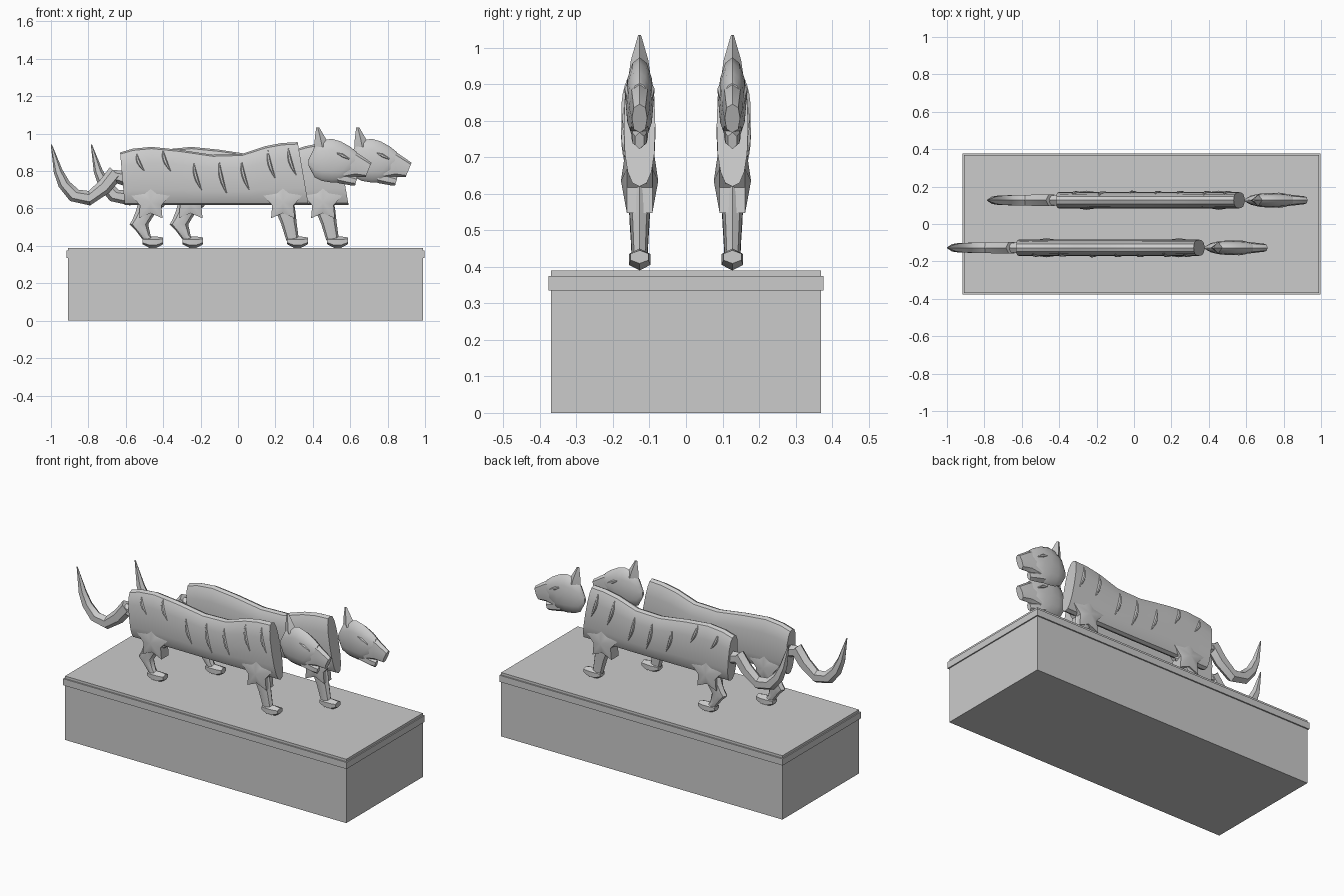
import bpy, bmesh, math
from mathutils import Vector

cube = bpy.data.objects.get("Cube")
if cube:
    bpy.data.objects.remove(cube, do_unlink=True)

stone = bpy.data.materials.new("pale_stone")
stone.use_nodes = True
stone.diffuse_color = (0.6, 0.6, 0.6, 1)
stone.node_tree.nodes["Principled BSDF"].inputs["Base Color"].default_value = (0.6, 0.6, 0.6, 1)


def finish(name, bm, smooth=True):
    bmesh.ops.recalc_face_normals(bm, faces=bm.faces)
    mesh = bpy.data.meshes.new(name)
    bm.to_mesh(mesh)
    bm.free()
    mesh.materials.append(stone)
    ob = bpy.data.objects.new(name, mesh)
    bpy.context.collection.objects.link(ob)
    if smooth:
        bpy.ops.object.select_all(action='DESELECT')
        ob.select_set(True)
        bpy.context.view_layer.objects.active = ob
        bpy.ops.object.shade_smooth_by_angle(angle=math.radians(38))
    return ob


def power(v, p):
    return math.copysign(abs(v) ** p, v)


def loft(name, rings, origin, sides=8, p=1.0, smooth=True):
    """Skin through rings (x, z, tilt in degrees, half size, half depth, y shift)."""
    bm = bmesh.new()
    loops = []
    for x, z, tilt, half, depth, *shift in rings:
        a = math.radians(tilt)
        y = shift[0] if shift else 0
        loop = []
        for i in range(sides):
            t = math.tau * i / sides
            c, s = power(math.cos(t), p) * half, power(math.sin(t), p) * depth
            co = Vector((x + c * math.cos(a), y + s, z + c * math.sin(a)))
            loop.append(bm.verts.new(co + origin))
        loops.append(loop)
    for lo, hi in zip(loops, loops[1:]):
        for i in range(sides):
            j = (i + 1) % sides
            bm.faces.new((lo[i], lo[j], hi[j], hi[i]))
    bm.faces.new(loops[0])
    bm.faces.new(loops[-1])
    return finish(name, bm, smooth)


def star_joint(name, x, z, origin):
    """Five-pointed muscle bulge that joins a leg to the trunk on both sides."""
    bm = bmesh.new()
    rims = []
    for side in (-1, 1):
        rim = []
        for i in range(10):
            t = math.pi / 2 + math.tau * i / 10
            r = 0.06 if i % 2 else 0.108
            rim.append(bm.verts.new(origin + Vector((x + r * math.cos(t), side * 0.035, z + r * math.sin(t)))))
        tip = bm.verts.new(origin + Vector((x, side * 0.051, z)))
        for i in range(10):
            bm.faces.new((rim[i], rim[(i + 1) % 10], tip))
        rims.append(rim)
    for i in range(10):
        j = (i + 1) % 10
        bm.faces.new((rims[0][i], rims[0][j], rims[1][j], rims[1][i]))
    return finish(name, bm)


def box(name, x0, x1, depth, z0, z1):
    bm = bmesh.new()
    bmesh.ops.create_cube(bm, size=1)
    for v in bm.verts:
        v.co = Vector((x0 if v.co.x < 0 else x1, v.co.y * 2 * depth, z0 if v.co.z < 0 else z1))
    return finish(name, bm, False)


# Plinth
box("plinth_block", -0.91, 0.99, 0.369, 0, 0.336)
box("plinth_lip", -0.917, 0.997, 0.377, 0.335, 0.375)
box("plinth_top", -0.91, 0.99, 0.369, 0.374, 0.39)

# Trunk stations: x, top height
BACK = [(-0.618, 0.90), (-0.55, 0.92), (-0.45, 0.93), (-0.3, 0.915), (-0.12, 0.888),
        (0.04, 0.893), (0.17, 0.935), (0.26, 0.952), (0.348, 0.957)]
FLOOR = 0.617


def back_height(x):
    for (xa, za), (xb, zb) in zip(BACK, BACK[1:]):
        if x <= xb:
            return za + (zb - za) * (x - xa) / (xb - xa)
    return BACK[-1][1]


def flank(x, z):
    """Half depth of the trunk at a point of its side."""
    top = back_height(x)
    u = min(1, abs(2 * z - top - FLOOR) / (top - FLOOR))
    return 0.043 * (1 - u ** 2.5) ** 0.4


def make_cat(label, shift, side):
    origin = Vector((shift, side * 0.127, 0))

    # Trunk
    rings = []
    for i, (x, top) in enumerate(BACK):
        tilt = 95 if i < 3 else 95 + (i - 2) * 0.8
        rings.append((x, (top + FLOOR) / 2, tilt, (top - FLOOR) / 2, 0.043))
    loft(label + "_trunk", rings, origin, 16, 0.8)

    # Raised stripes on the outer flank
    for n, (x, high, low) in enumerate([(-0.54, 0.89, 0.8), (-0.4, 0.91, 0.8), (-0.235, 0.84, 0.7),
                                        (-0.1, 0.85, 0.68), (0.02, 0.85, 0.7), (0.16, 0.91, 0.76),
                                        (0.27, 0.92, 0.78)]):
        rings = []
        for i in range(7):
            u = i / 6
            z = high + (low - high) * u
            px = x + 0.04 * u * u
            w = math.sin(math.pi * (0.05 + 0.9 * u))
            rings.append((px, z, 0, 0.011 * w, 0.009 * w, side * flank(px, z)))
        loft(f"{label}_stripe_{n + 1}", rings, origin, 6)

    # Head, muzzle and jaw
    loft(label + "_head", [(0.378, 0.845, 90, 0.018, 0.006), (0.41, 0.848, 90, 0.082, 0.024),
                           (0.45, 0.855, 90, 0.108, 0.034), (0.5, 0.856, 90, 0.117, 0.039),
                           (0.55, 0.848, 90, 0.11, 0.038), (0.6, 0.85, 90, 0.08, 0.033),
                           (0.635, 0.856, 90, 0.046, 0.024)], origin, 12)
    loft(label + "_muzzle", [(0.56, 0.83, 95, 0.075, 0.034), (0.63, 0.835, 88, 0.066, 0.029),
                             (0.698, 0.806, 68, 0.042, 0.021)], origin, 8, 0.8)
    loft(label + "_jaw", [(0.53, 0.77, 95, 0.034, 0.026), (0.6, 0.752, 90, 0.028, 0.022),
                          (0.632, 0.745, 75, 0.024, 0.014)], origin, 6)

    # Ear and brows
    loft(label + "_ear", [(0.45, 0.93, 0, 0.042, 0.029), (0.443, 0.965, -5, 0.033, 0.024),
                          (0.426, 1.034, 0, 0.008, 0.004)], origin, 4)
    for name, s in (("left", 1), ("right", -1)):
        loft(f"{label}_{name}_brow", [(0.53, 0.895, 90, 0.004, 0.004, s * 0.033),
                                      (0.56, 0.882, 90, 0.011, 0.009, s * 0.033),
                                      (0.595, 0.865, 90, 0.004, 0.004, s * 0.032)], origin, 6)

    # Tail
    loft(label + "_tail", [(-0.655, 0.79, -45, 0.043, 0.035), (-0.715, 0.715, -50, 0.041, 0.035),
                           (-0.795, 0.655, -85, 0.039, 0.033), (-0.875, 0.67, -128, 0.038, 0.031),
                           (-0.93, 0.73, -155, 0.032, 0.028), (-0.962, 0.8, -162, 0.024, 0.023),
                           (-0.998, 0.942, -168, 0.003, 0.003)], origin, 6)
    loft(label + "_tail_root", [(-0.685, 0.78, 50, 0.034, 0.03), (-0.6, 0.76, 80, 0.04, 0.032)], origin, 6)

    # Legs
    star_joint(label + "_shoulder", 0.24, 0.635, origin)
    star_joint(label + "_haunch", -0.467, 0.635, origin)
    loft(label + "_front_leg", [(0.235, 0.70, 0, 0.05, 0.034), (0.25, 0.6, 0, 0.055, 0.032),
                                (0.272, 0.52, 0, 0.042, 0.026), (0.292, 0.43, 0, 0.034, 0.021)], origin)
    loft(label + "_hind_leg", [(-0.455, 0.70, 0, 0.06, 0.034), (-0.47, 0.6, 10, 0.077, 0.032),
                               (-0.505, 0.555, 15, 0.062, 0.029), (-0.53, 0.515, 0, 0.05, 0.027),
                               (-0.508, 0.47, -20, 0.043, 0.024), (-0.475, 0.425, -15, 0.037, 0.022)], origin)
    for name, x in (("front", 0.318), ("hind", -0.455)):
        loft(f"{label}_{name}_paw", [(x - 0.055, 0.425, 90, 0.016, 0.026), (x - 0.02, 0.42, 90, 0.03, 0.034),
                                     (x + 0.02, 0.42, 90, 0.03, 0.034), (x + 0.055, 0.427, 90, 0.018, 0.028)],
             origin, 6)


make_cat("near_cat", 0, -1)
make_cat("far_cat", 0.214, 1)
